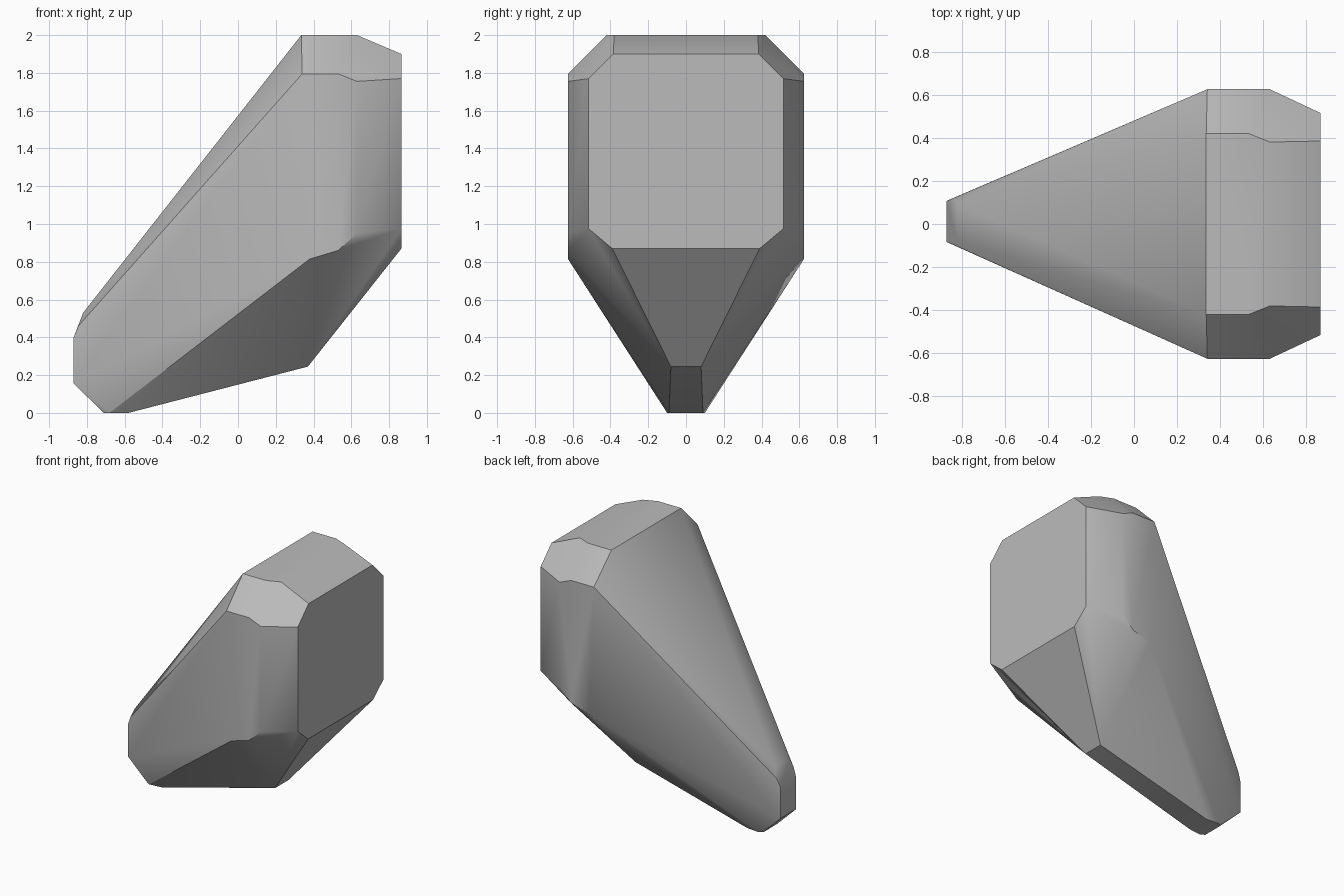
import bpy
import bmesh
import math

old = bpy.data.objects.get("Cube")
if old:
    bpy.data.objects.remove(old, do_unlink=True)

# Plain grey stone
stone = bpy.data.materials.new("grey_stone")
stone.use_nodes = True
grey = (0.5, 0.5, 0.5, 1)
stone.diffuse_color = grey
stone.node_tree.nodes["Principled BSDF"].inputs["Base Color"].default_value = grey

# Corner points of one half, mirrored across y
top_rim = [(0.335, 0.42, 2), (0.53, 0.42, 2), (0.63, 0.38, 2)]
shoulder = [(0.34, 0.625, 1.795), (0.53, 0.625, 1.795), (0.63, 0.625, 1.755)]
belly = [(0.38, 0.625, 0.815), (0.53, 0.625, 0.86), (0.63, 0.625, 0.95)]
end_face = [(0.865, 0.385, 1.9), (0.865, 0.515, 1.77),
            (0.865, 0.515, 0.975), (0.865, 0.39, 0.87)]
keel = [(0.37, 0.08, 0.245), (-0.58, 0.09, 0), (-0.68, 0.1, 0), (-0.71, 0.08, 0)]
nose = [(-0.87, 0.095, 0.155), (-0.87, 0.095, 0.4),
        (-0.845, 0.105, 0.46), (-0.82, 0.085, 0.53)]
nose_shift = 0.012  # the tip leans slightly towards the back

bm = bmesh.new()
for side in (-1, 1):
    for x, y, z in top_rim + shoulder + belly + end_face + keel:
        bm.verts.new((x, side * y, z))
    for x, y, z in nose:
        bm.verts.new((x, side * y + nose_shift, z))

# Wrap the corners in a faceted skin and drop unused points
bmesh.ops.convex_hull(bm, input=bm.verts[:])
loose = [v for v in bm.verts if not v.link_faces]
bmesh.ops.delete(bm, geom=loose, context='VERTS')
bmesh.ops.dissolve_limit(bm, angle_limit=math.radians(1),
                         verts=bm.verts[:], edges=bm.edges[:])
bmesh.ops.recalc_face_normals(bm, faces=bm.faces[:])

mesh = bpy.data.meshes.new("rock")
bm.to_mesh(mesh)
bm.free()
mesh.materials.append(stone)
rock = bpy.data.objects.new("rock", mesh)
bpy.context.collection.objects.link(rock)

# Soft shading across shallow creases, crisp edges elsewhere
bpy.ops.object.select_all(action='DESELECT')
rock.select_set(True)
bpy.context.view_layer.objects.active = rock
bpy.ops.object.shade_smooth_by_angle(angle=math.radians(30))
